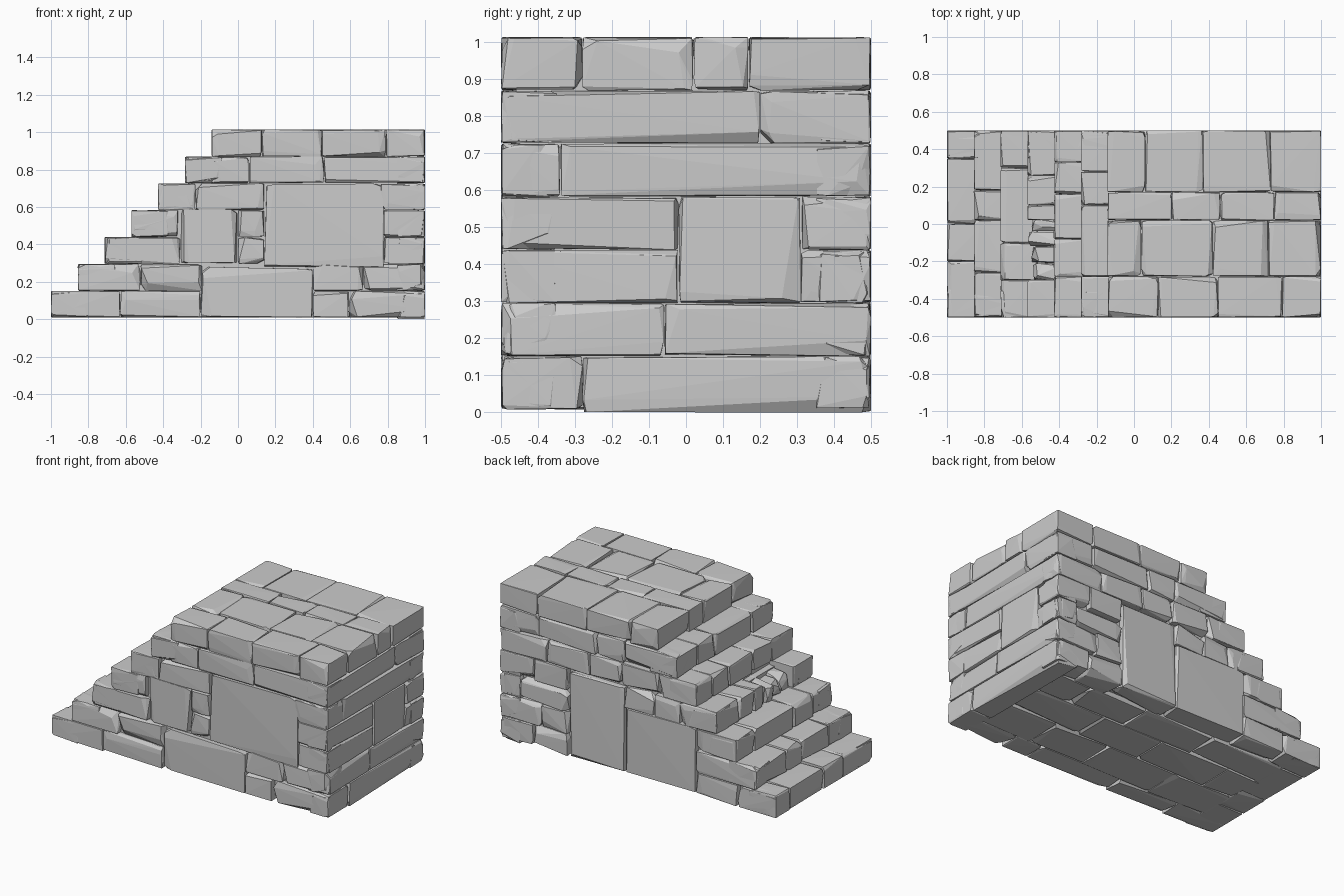
import bpy, bmesh, random
from mathutils import Vector
from itertools import product

if "Cube" in bpy.data.objects:
    bpy.data.objects.remove(bpy.data.objects["Cube"])

random.seed(11)
Z = [0.008 + 0.1437 * i for i in range(8)]      # course heights
X = [-1 + 0.1432 * i for i in range(7)]         # front edge of each step
D = 0.15                                        # facing stone depth


def stone(bm, x, y, z, chip=0.05, warp=0.006):
    """Rough-hewn block: hull of three randomly inset points per corner."""
    rng = (x, y, z)
    verts = []
    for corner in product((0, 1), repeat=3):
        for face in range(3):
            p = []
            for a in range(3):
                lo, hi = rng[a]
                cut = 0.003 + chip * random.random() ** 2
                if a == face:
                    cut = warp * random.random() ** 2
                cut = min(cut, 0.35 * (hi - lo))
                p.append(hi - cut if corner[a] else lo + cut)
            verts.append(bm.verts.new(Vector(p)))
    res = bmesh.ops.convex_hull(bm, input=verts)
    junk = {v for v in res["geom_interior"] + res["geom_unused"]
            if isinstance(v, bmesh.types.BMVert)}
    bmesh.ops.delete(bm, geom=list(junk), context='VERTS')


def finish(bm, name):
    bmesh.ops.recalc_face_normals(bm, faces=bm.faces)
    me = bpy.data.meshes.new(name)
    bm.to_mesh(me)
    bm.free()
    ob = bpy.data.objects.new(name, me)
    bpy.context.collection.objects.link(ob)
    return ob


def pairs(cuts):
    return list(zip(cuts, cuts[1:]))


def wall(name, y, courses, big):
    """Long side wall: runs of x joints per course, plus tall stones."""
    bm = bmesh.new()
    for i, runs in enumerate(courses):
        for cuts in runs:
            for x in pairs(cuts):
                stone(bm, x, y, (Z[i], Z[i + 1]))
    for x0, x1, z0, z1 in big:
        stone(bm, (x0, x1), y, (z0, z1), 0.06, 0.015)
    finish(bm, name)


# Solid stepped core behind the joints
bm = bmesh.new()
for i in range(7):
    x0 = X[i] + (0.14 if i == 3 else 0.04)
    lo, hi = Vector((x0, -0.46, 0.04)), Vector((0.96, 0.46, Z[i + 1] - 0.035))
    cube = bmesh.ops.create_cube(bm, size=1)["verts"]
    for v in cube:
        v.co = Vector((a + (b - a) * (c + 0.5) for a, b, c in zip(lo, hi, v.co)))
finish(bm, "core")

# Front wall
wall("front_wall", (-0.5, -0.5 + D), [
    [[X[0], -0.63, -0.2], [0.4, 0.59, 1]],
    [[X[1], -0.52, -0.19], [0.4, 0.67, 1]],
    [[X[2], -0.31], [0, 0.14], [0.78, 1]],
    [[X[3], -0.32], [0, 0.14], [0.78, 1]],
    [[X[4], -0.23, 0.14], [0.76, 1]],
    [[X[5], -0.14, 0.06, 0.46, 1]],
], [(-0.2, 0.4, 0.01, 0.28), (-0.31, 0, 0.3, 0.59), (0.14, 0.78, 0.28, 0.725)])

# Back wall
wall("back_wall", (0.5 - D, 0.5), [
    [[X[0], -0.72, -0.42], [0.51, 0.76, 1]],
    [[X[1], -0.42], [0.51, 0.7, 1]],
    [[X[2], -0.42], [0.51, 0.85, 1]],
    [[X[3], -0.3, -0.12, 0.1], [0.51, 0.75, 1]],
    [[X[4], -0.15, 0.12, 0.35, 0.66, 1]],
    [[X[5], 0.1, 0.3, 0.72, 1]],
], [(-0.42, 0.09, 0.02, 0.44), (0.1, 0.5, 0.01, 0.57)])

# Right end wall
bm = bmesh.new()
ends = [[[-0.5, -0.28, 0.5]], [[-0.5, -0.06, 0.5]], [[-0.5, -0.02], [0.31, 0.5]],
        [[-0.5, -0.02], [0.31, 0.5]], [[-0.5, -0.34, 0.5]], [[-0.5, 0.2, 0.5]]]
for i, runs in enumerate(ends):
    for cuts in runs:
        for y in pairs(cuts):
            low = 0 if i == 0 and y[1] == 0.5 else Z[i]
            stone(bm, (1 - D, 1), y, (low, Z[i + 1]), 0.04)
stone(bm, (1 - D, 1), (-0.02, 0.31), (Z[2], Z[4]), 0.05)
finish(bm, "right_wall")

# Step stones
bm = bmesh.new()
steps = [[[-0.5, -0.2, 0, 0.35, 0.5]],
         [[-0.5, -0.26, 0.02, 0.18, 0.5]],
         [[-0.5, -0.3, -0.1, 0.3, 0.5]],
         [[-0.5, -0.3], [0.02, 0.1, 0.26, 0.5]],
         [[-0.5, -0.28, -0.08, 0.16, 0.33, 0.5]],
         [[-0.5, -0.28, 0.1, 0.28, 0.5]]]
for i, runs in enumerate(steps):
    for cuts in runs:
        for y in pairs(cuts):
            stone(bm, (X[i], X[i] + 0.2), y, (Z[i], Z[i + 1]), 0.035, 0.004)
finish(bm, "steps")

# Broken stones in the damaged fourth step
bm = bmesh.new()
for y0, y1 in pairs([-0.31, -0.21, -0.12, -0.04, 0.03]):
    h = random.uniform(0.07, 0.13)
    stone(bm, (X[3] + random.uniform(0, 0.04), X[4] + 0.05), (y0, y1),
          (Z[3] - 0.02, Z[3] + h), 0.09, 0.03)
finish(bm, "broken_step")

# Top course, laid in rows
bm = bmesh.new()
rows = [(-0.5, -0.28, [X[6], 0.13, 0.45, 0.79, 1]),
        (-0.28, 0.02, [X[6], 0.04, 0.42, 0.72, 1]),
        (0.02, 0.17, [X[6], 0.2, 0.46, 0.75, 1]),
        (0.17, 0.5, [X[6], 0.06, 0.37, 0.73, 1])]
for y0, y1, cuts in rows:
    for x in pairs(cuts):
        stone(bm, x, (y0, y1), (Z[6], 1.014), 0.04, 0.004)
finish(bm, "top_course")

# Underside stones between the walls
bm = bmesh.new()
rows = [(-0.36, -0.1, [-0.84, -0.4, 0.1, 0.5, 0.86]),
        (-0.1, 0.14, [-0.84, -0.6, -0.1, 0.35, 0.86]),
        (0.14, 0.36, [-0.84, -0.3, 0.2, 0.62, 0.86])]
for y0, y1, cuts in rows:
    for x in pairs(cuts):
        stone(bm, x, (y0, y1), (Z[0], 0.1), 0.04)
finish(bm, "underside")
